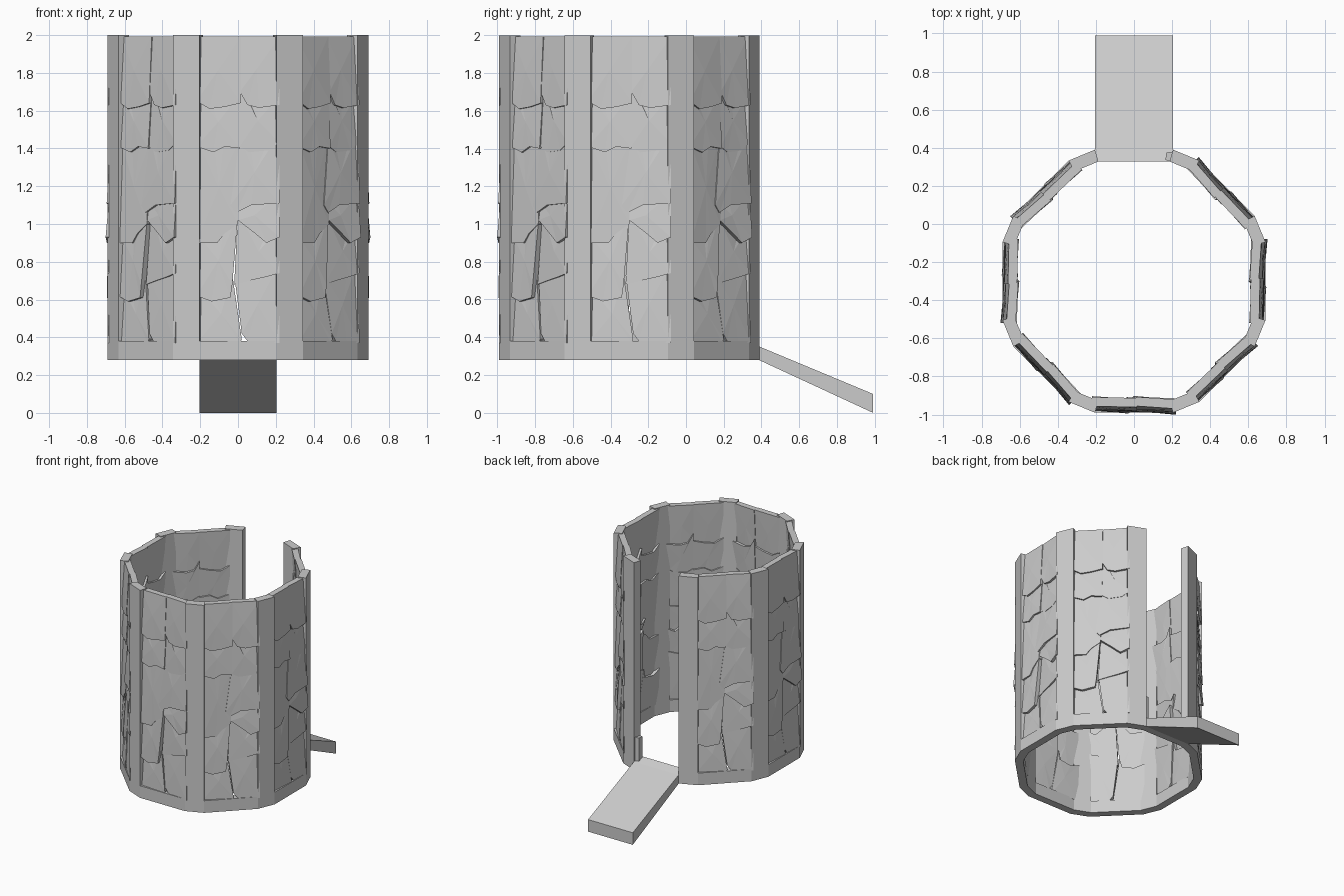
import bpy, bmesh, random
from math import pi, sin, cos

if "Cube" in bpy.data.objects:
    bpy.data.objects.remove(bpy.data.objects["Cube"])

random.seed(4)
CY, R, HW, T = -0.30, 0.69, 0.205, 0.062   # tower centre, apothem, half panel width, wall thickness
Z0, Z1, Z2 = 0.28, 0.38, 2.0               # ring bottom, ring top, wall top


def spot(k, u, d):
    """Point on side k: u along the side, d outward from the tower axis (side 0 faces front)."""
    a = k * pi / 4
    return (u * cos(a) + d * sin(a), CY + u * sin(a) - d * cos(a))


def make(name, verts, faces):
    me = bpy.data.meshes.new(name)
    me.from_pydata(verts, [], faces)
    bm = bmesh.new()
    bm.from_mesh(me)
    bmesh.ops.recalc_face_normals(bm, faces=bm.faces)
    bm.to_mesh(me)
    bm.free()
    ob = bpy.data.objects.new(name, me)
    bpy.context.collection.objects.link(ob)
    return ob


def loft(name, a, b):
    """Solid between two matching outlines."""
    n = len(a)
    faces = [tuple(range(n))[::-1], tuple(range(n, 2 * n))]
    faces += [(i, (i + 1) % n, (i + 1) % n + n, i + n) for i in range(n)]
    return make(name, list(a) + list(b), faces)


def prism(name, outline, z0, z1):
    return loft(name, [(x, y, z0) for x, y in outline], [(x, y, z1) for x, y in outline])


IN = (R - T) / R   # inner outline scale

# base ring, with the back edge sloping down to the ramp
outer = [spot(k, s * HW, R) for k in range(8) for s in (-1, 1)]
inner = [spot(k, s * HW * IN, R - T) for k in range(8) for s in (-1, 1)]
verts = [(x, y, Z0) for x, y in outer + inner]
verts += [(x, y, 0.35 if i in (8, 9) else Z1) for i, (x, y) in enumerate(outer + inner)]
faces = []
for i in range(16):
    j = (i + 1) % 16
    faces += [(i, j, j + 32, i + 32), (i + 16, i + 48, j + 48, j + 16),
              (i, i + 16, j + 16, j), (i + 32, j + 32, j + 48, i + 48)]
make("base_ring", verts, faces)

# upright corner posts
for k in range(8):
    post = [spot(k, HW, R), spot(k + 1, -HW, R),
            spot(k + 1, -HW * IN, R - T), spot(k, HW * IN, R - T)]
    prism(f"post_{k}", post, Z1 - 0.04, Z2)

# entry ramp
side = [(0.385, Z0), (0.99, 0.0), (0.99, 0.10), (0.39, 0.35)]
loft("ramp", [(-HW, y, z) for y, z in side], [(HW, y, z) for y, z in side])

# lower edge of every stone in the two columns of a wall panel, top to bottom (u, z)
left = [
    [(-.22, 1.65), (-.15, 1.61), (-.07, 1.62), (.015, 1.64)],
    [(-.22, 1.41), (-.13, 1.38), (-.07, 1.41), (.01, 1.40)],
    [(-.22, 0.90), (-.11, 0.90), (-.07, 0.95), (.00, 1.00)],
    [(-.22, 0.62), (-.14, 0.59), (-.04, 0.61), (-.03, 0.68)],
    [(-.22, 0.37), (-.10, 0.37), (.01, 0.37), (.02, 0.39)],
]
right = [
    [(.01, 1.70), (.05, 1.63), (.11, 1.615), (.22, 1.63)],
    [(.01, 1.41), (.06, 1.38), (.16, 1.39), (.22, 1.43)],
    [(-.04, 1.10), (-.01, 1.06), (.07, 1.10), (.22, 1.11)],
    [(.00, 1.02), (.09, 0.95), (.15, 0.90), (.22, 0.93)],
    [(-.02, 0.68), (.06, 0.70), (.15, 0.72), (.22, 0.74)],
    [(.02, 0.42), (.05, 0.38), (.13, 0.37), (.22, 0.37)],
]


def stone(lower, upper, tilt, push):
    """Shingle-like slab, thicker and further out along its lower edge."""
    outline = lower + [(u, min(z + 0.05, 1.993)) for u, z in reversed(upper)]
    uc = sum(p[0] for p in outline) / len(outline)
    zc = sum(p[1] for p in outline) / len(outline)
    n = len(outline)
    verts = []
    for thick, bulge in ((0.0, 0.004), (0.048, -0.002)):
        for i, (u, z) in enumerate(outline):
            d = (0.681 if i < 4 else 0.661) + tilt * (u - uc) + push - thick
            verts.append((u, -d, z))
        verts.append((uc, -(0.671 + push - thick + bulge), zc))
    m = n + 1
    faces = []
    for i in range(n):
        j = (i + 1) % n
        faces += [(i, j, n), (j + m, i + m, n + m), (i, i + m, j + m, j)]
    return verts, faces


panel_v, panel_f = [], []
for rows, base_tilt in ((left, 0.05), (right, 0.07)):
    upper = [(u, 1.993) for u, z in rows[0]]
    for row in rows:
        v, f = stone(row, upper, base_tilt + random.uniform(-.05, .04), random.uniform(-.004, .01))
        panel_f += [tuple(i + len(panel_v) for i in face) for face in f]
        panel_v += v
        upper = row

# seven stone panels; the back side stays open as the doorway
first = make("stone_panel_0", panel_v, panel_f)
first.location.y = CY
for k in (1, 2, 3, 5, 6, 7):
    ob = bpy.data.objects.new(f"stone_panel_{k}", first.data)
    ob.location.y = CY
    ob.rotation_euler.z = k * pi / 4
    bpy.context.collection.objects.link(ob)

# broken stone left in the doorway corner
prism("doorway_chip", [(.165, .335), (.205, .33), (.205, .38), (.17, .375)], 0.35, 0.55)
